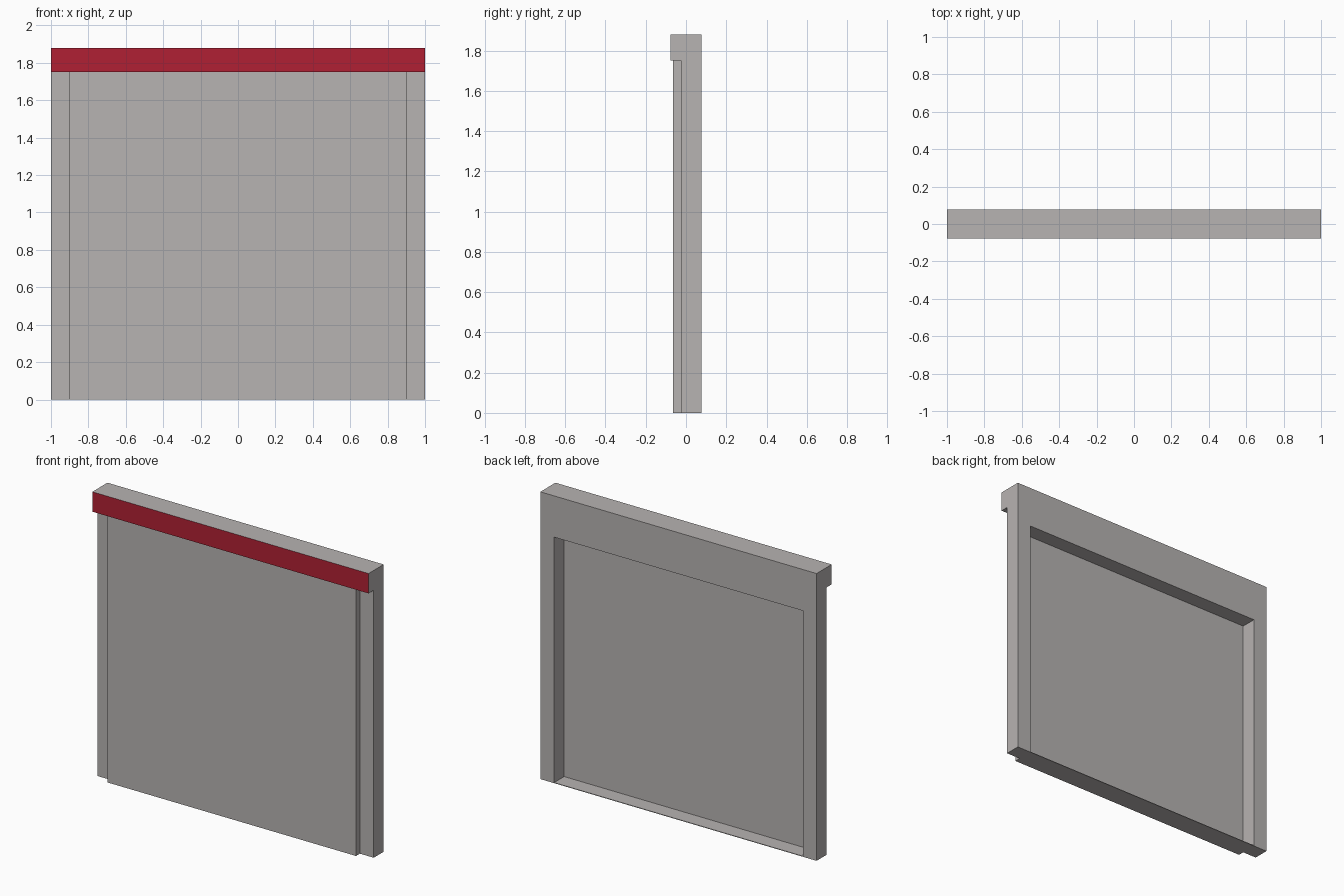
import bpy, bmesh

if "Cube" in bpy.data.objects:
    bpy.data.objects.remove(bpy.data.objects["Cube"])


def material(name, rgb):
    m = bpy.data.materials.new(name)
    m.diffuse_color = (*rgb, 1.0)
    m.use_nodes = True
    m.node_tree.nodes["Principled BSDF"].inputs["Base Color"].default_value = m.diffuse_color
    return m


GREY = material("warm_grey", (0.474, 0.451, 0.445))
RED = material("deep_red", (0.434, 0.0144, 0.0343))


def extrude_profile(name, profile, x0, x1):
    """Extrude a closed (y, z) side profile along x."""
    bm = bmesh.new()
    face = bm.faces.new([bm.verts.new((x0, y, z)) for y, z in profile])
    geom = bmesh.ops.extrude_face_region(bm, geom=[face])["geom"]
    bmesh.ops.translate(bm, vec=(x1 - x0, 0, 0),
                        verts=[v for v in geom if isinstance(v, bmesh.types.BMVert)])
    bmesh.ops.recalc_face_normals(bm, faces=bm.faces)
    mesh = bpy.data.meshes.new(name)
    bm.to_mesh(mesh)
    bm.free()
    mesh.materials.append(GREY)
    obj = bpy.data.objects.new(name, mesh)
    bpy.context.collection.objects.link(obj)
    return obj


def rect(y0, y1, z0, z1):
    return [(y0, z0), (y1, z0), (y1, z1), (y0, z1)]


FRONT, PANEL, POST, BACK = -0.078, -0.065, -0.025, 0.078
OPENING, LIP, TOP = 1.61, 1.75, 1.88
INNER = 0.9

# Header beam with an overhanging front lip, red on its front face
header = extrude_profile("header_beam", [
    (POST, OPENING), (BACK, OPENING), (BACK, TOP),
    (FRONT, TOP), (FRONT, LIP), (POST, LIP)], -1, 1)
header.data.materials.append(RED)
for p in header.data.polygons:
    if p.normal.y < -0.9 and p.center.z > LIP:
        p.material_index = 1

# Side posts
for side, x0, x1 in (("left", -1, -INNER), ("right", INNER, 1)):
    extrude_profile(side + "_post", rect(POST, BACK, 0, OPENING), x0, x1)

# Door panel standing proud of the posts
extrude_profile("door_panel", rect(PANEL, POST, 0, LIP), -INNER, INNER)

# Thin sill closing the bottom of the rear recess
extrude_profile("sill", rect(POST, BACK, 0, 0.004), -INNER, INNER)
